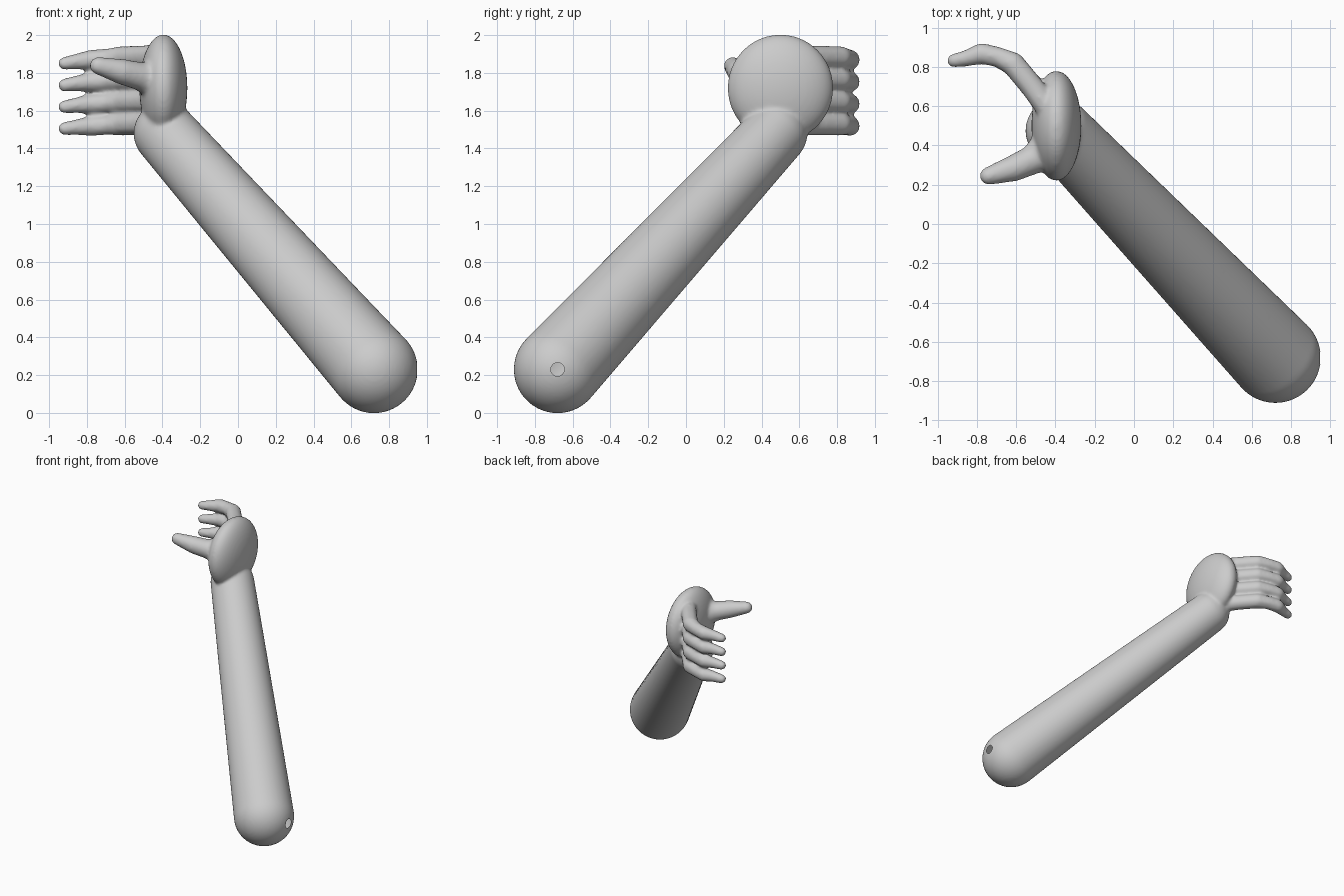
import bpy, bmesh, math
from mathutils import Vector, Matrix

if "Cube" in bpy.data.objects:
    bpy.data.objects.remove(bpy.data.objects["Cube"])

bm = bmesh.new()


def add_part(src):
    """Append a finished part to the shared arm mesh."""
    me = bpy.data.meshes.new("part")
    src.to_mesh(me)
    src.free()
    bm.from_mesh(me)
    bpy.data.meshes.remove(me)


def limb(points, detail=3):
    """Chain of rounded, tapered segments through (x, y, z, radius) points."""
    for a, b in zip(points, points[1:]):
        seg = bmesh.new()
        for x, y, z, r in (a, b):
            bmesh.ops.create_icosphere(seg, subdivisions=detail, radius=r,
                                       matrix=Matrix.Translation((x, y, z)))
        hull = bmesh.ops.convex_hull(seg, input=seg.verts[:])
        inner = {g for g in hull["geom_interior"] if isinstance(g, bmesh.types.BMVert)}
        bmesh.ops.delete(seg, geom=list(inner), context='VERTS')
        loose = [f for f in seg.faces if any(not e.is_manifold for e in f.edges)]
        # Rebuild cleanly from the hull vertices only
        clean = bmesh.new()
        for v in seg.verts:
            clean.verts.new(v.co)
        seg.free()
        bmesh.ops.convex_hull(clean, input=clean.verts[:])
        bmesh.ops.recalc_face_normals(clean, faces=clean.faces[:])
        add_part(clean)


# Forearm, elbow to wrist
ELBOW = Vector((0.72, -0.68, 0.23))
limb([(*ELBOW, 0.232), (-0.385, 0.475, 1.48, 0.168)], detail=4)

# Palm: flattened ellipsoid
palm = bmesh.new()
bmesh.ops.create_uvsphere(palm, u_segments=48, v_segments=32, radius=1,
                          matrix=Matrix.Translation((-0.395, 0.5, 1.72))
                          @ Matrix.Diagonal((0.127, 0.28, 0.283, 1)))
add_part(palm)

# Four curled fingers, touching at the base and free at the tips
for i in range(4):
    base_z, tip_z = 1.885 - 0.118 * i, 1.85 - 0.115 * i
    path = [(-0.43, 0.58, 0.065), (-0.52, 0.70, 0.062), (-0.615, 0.815, 0.062),
            (-0.69, 0.85, 0.053), (-0.775, 0.868, 0.055), (-0.85, 0.845, 0.043),
            (-0.918, 0.832, 0.036)]
    n = len(path) - 1
    limb([(x, y, base_z + (tip_z - base_z) * (k / n) ** 2, r)
          for k, (x, y, r) in enumerate(path)], detail=2)

# Thumb
limb([(-0.42, 0.39, 1.76, 0.11), (-0.51, 0.33, 1.78, 0.075),
      (-0.61, 0.285, 1.805, 0.068), (-0.74, 0.245, 1.838, 0.046)])

mesh = bpy.data.meshes.new("arm")
bm.to_mesh(mesh)
bm.free()
arm = bpy.data.objects.new("arm", mesh)
bpy.context.collection.objects.link(arm)

# Fuse the parts into one skin and soften the joins
rm = arm.modifiers.new("fuse", 'REMESH')
rm.mode = 'VOXEL'
rm.voxel_size = 0.011
sm = arm.modifiers.new("soften", 'SMOOTH')
sm.factor, sm.iterations = 0.5, 10
deps = bpy.context.evaluated_depsgraph_get()
fused = bpy.data.meshes.new_from_object(arm.evaluated_get(deps))
arm.modifiers.clear()
arm.data = fused

# Small round opening at the elbow, facing +x
bm = bmesh.new()
bm.from_mesh(fused)
R = 0.036


def off_axis(p):
    return math.hypot(p.y - ELBOW.y, p.z - ELBOW.z)


hole = [f for f in bm.faces
        if f.calc_center_median().x > 0.9 and off_axis(f.calc_center_median()) < R]
bmesh.ops.delete(bm, geom=hole, context='FACES')
for v in bm.verts:
    if v.is_boundary and v.co.x > 0.9:
        s = R / max(off_axis(v.co), 1e-4)
        v.co.y = ELBOW.y + (v.co.y - ELBOW.y) * s
        v.co.z = ELBOW.z + (v.co.z - ELBOW.z) * s
for f in bm.faces:
    f.smooth = True
bm.to_mesh(fused)
bm.free()
